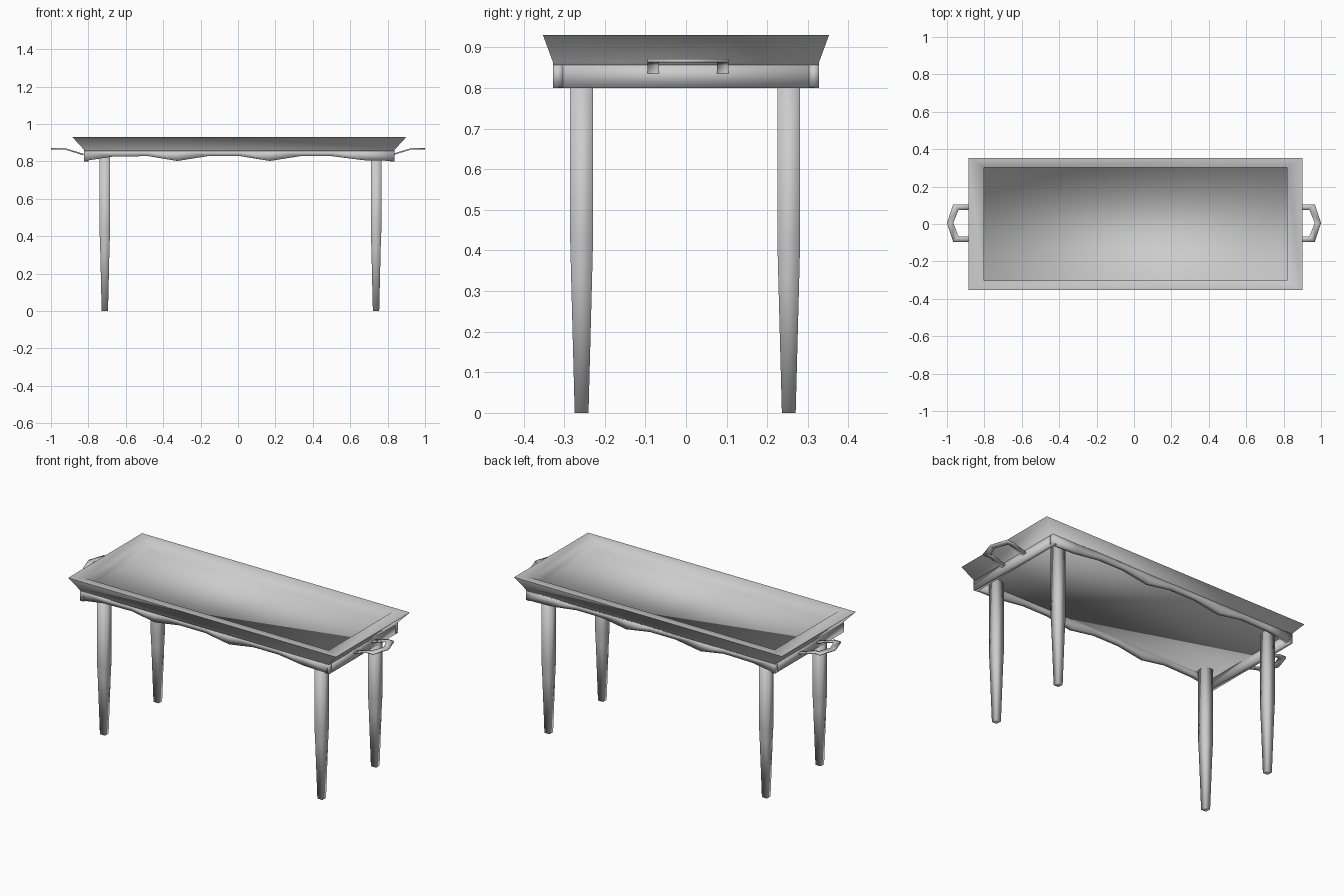
import bpy, bmesh, math

if "Cube" in bpy.data.objects:
    bpy.data.objects.remove(bpy.data.objects["Cube"])

CX = 0.007  # table centre in x


def make(name, verts, faces, angle=100):
    me = bpy.data.meshes.new(name)
    me.from_pydata(verts, [], faces)
    bm = bmesh.new()
    bm.from_mesh(me)
    bmesh.ops.recalc_face_normals(bm, faces=bm.faces)
    bm.to_mesh(me)
    bm.free()
    ob = bpy.data.objects.new(name, me)
    bpy.context.collection.objects.link(ob)
    bpy.ops.object.select_all(action='DESELECT')
    ob.select_set(True)
    bpy.context.view_layer.objects.active = ob
    bpy.ops.object.shade_smooth_by_angle(angle=math.radians(angle))
    return ob


def loft(name, rings):
    """Skin a stack of rectangles (cx, cy, half_x, half_y, z) and cap both ends."""
    verts, faces = [], []
    for cx, cy, hx, hy, z in rings:
        verts += [(cx - hx, cy - hy, z), (cx + hx, cy - hy, z),
                  (cx + hx, cy + hy, z), (cx - hx, cy + hy, z)]
    for r in range(len(rings) - 1):
        for i in range(4):
            j = (i + 1) % 4
            faces.append((r * 4 + i, r * 4 + j, r * 4 + 4 + j, r * 4 + 4 + i))
    n = len(verts)
    faces += [(3, 2, 1, 0), (n - 4, n - 3, n - 2, n - 1)]
    return make(name, verts, faces)


def strip_prism(name, sections):
    """Skin a run of four-point cross-sections and cap both ends."""
    verts = [p for s in sections for p in s]
    faces = []
    for r in range(len(sections) - 1):
        for i in range(4):
            j = (i + 1) % 4
            faces.append((r * 4 + i, r * 4 + j, r * 4 + 4 + j, r * 4 + 4 + i))
    n = len(verts)
    faces += [(0, 1, 2, 3), (n - 1, n - 2, n - 3, n - 4)]
    return make(name, verts, faces)


# Flared tray top with a sunken floor
loft("tray_top", [
    (CX, 0, 0.830, 0.327, 0.856),
    (CX, 0, 0.830, 0.327, 0.862),
    (CX, 0, 0.893, 0.352, 0.930),
    (CX, 0, 0.810, 0.303, 0.930),
    (CX, 0, 0.810, 0.303, 0.866),
])

# Wavy front and back aprons
wave = [(-0.823, 0.802), (-0.67, 0.825), (-0.48, 0.828), (-0.325, 0.802),
        (-0.16, 0.828), (0.01, 0.828), (0.17, 0.802), (0.335, 0.828),
        (0.50, 0.828), (0.67, 0.806), (0.837, 0.802)]
for name, side in (("front_apron", -1), ("back_apron", 1)):
    yo, yi = side * 0.327, side * 0.303
    strip_prism(name, [[(x, yo, z), (x, yi, z), (x, yi, 0.86), (x, yo, 0.86)]
                       for x, z in wave])

# Straight end aprons
for name, side in (("left_apron", -1), ("right_apron", 1)):
    x = CX + side * 0.818
    loft(name, [(x, 0, 0.012, 0.327, 0.80), (x, 0, 0.012, 0.327, 0.86)])

# Tapered legs
for xn, x in (("left", -0.712), ("right", 0.738)):
    for yn, y in (("front", -0.257), ("back", 0.253)):
        loft(f"{yn}_{xn}_leg", [
            (x, y, 0.017, 0.017, 0.0),
            (x, y, 0.025, 0.026, 0.34),
            (x, y, 0.028, 0.028, 0.42),
            (x, y, 0.028, 0.028, 0.86),
        ])

# Angular carrying handles: (outer x, outer y, inner x, inner y, z)
path = [(0.825, -0.095, 0.825, -0.066, 0.836),
        (0.925, -0.095, 0.925, -0.066, 0.867),
        (0.967, -0.095, 0.938, -0.066, 0.867),
        (1.000, 0.005, 0.966, 0.005, 0.867),
        (0.967, 0.105, 0.938, 0.076, 0.867),
        (0.925, 0.105, 0.925, 0.076, 0.867),
        (0.825, 0.105, 0.825, 0.076, 0.836)]
t = 0.004
for name, s in (("left_handle", -1), ("right_handle", 1)):
    strip_prism(name, [[(s * ox, oy, z - t), (s * ox, oy, z + t),
                        (s * ix, iy, z + t), (s * ix, iy, z - t)]
                       for ox, oy, ix, iy, z in path])
